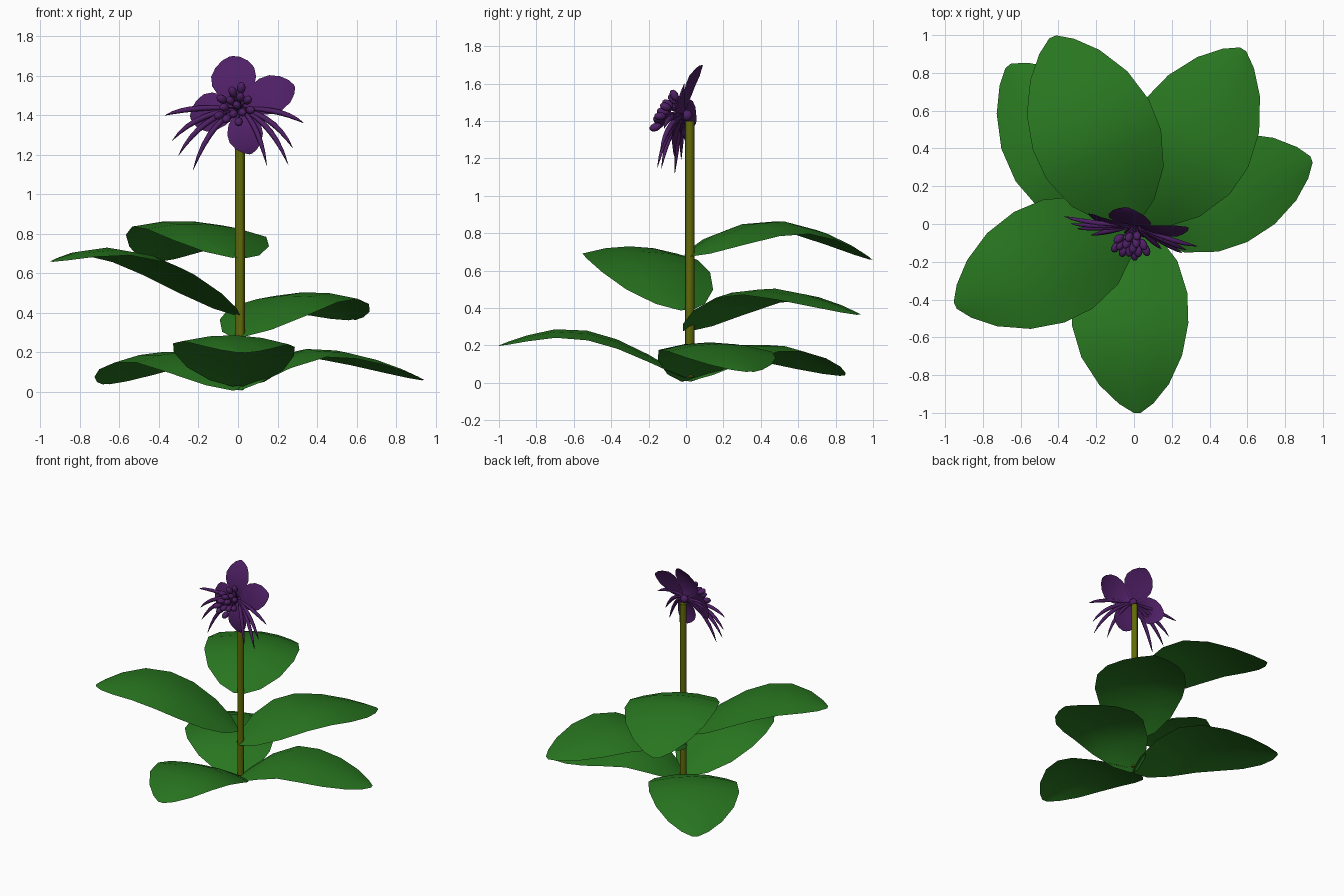
import bpy, bmesh, math
from mathutils import Vector

if "Cube" in bpy.data.objects:
    bpy.data.objects.remove(bpy.data.objects["Cube"])


def material(name, rgb):
    m = bpy.data.materials.new(name)
    m.diffuse_color = (*rgb, 1)
    m.use_nodes = True
    m.node_tree.nodes["Principled BSDF"].inputs["Base Color"].default_value = m.diffuse_color
    return m


GREEN = material("leaf_green", (0.021, 0.18, 0.014))
OLIVE = material("stem_olive", (0.12, 0.145, 0.002))
PURPLE = material("petal_purple", (0.078, 0.014, 0.132))


def finish(name, bm, mat):
    me = bpy.data.meshes.new(name)
    bm.to_mesh(me)
    bm.free()
    me.materials.append(mat)
    for p in me.polygons:
        p.use_smooth = True
    ob = bpy.data.objects.new(name, me)
    bpy.context.collection.objects.link(ob)
    return ob


def blade(name, origin, along, up, stations, droop, mat, bow=0, roll=0):
    """Sheet lofted along a midrib; stations are (distance, height, half width).
    droop lowers both edges, bow bends the midrib sideways, roll lifts the left edge."""
    side = up.cross(along).normalized()
    length = stations[-1][0]
    bm = bmesh.new()
    rows = []
    for d, h, w in stations:
        mid = origin + along * d + up * h + side * bow * math.sin(math.pi * d / length)
        rows.append([bm.verts.new(mid + side * w * s + up * w * (roll * s - droop * s * s))
                     for s in (-1, -0.5, 0, 0.5, 1)])
    for a, b in zip(rows, rows[1:]):
        for i in range(4):
            bm.faces.new((a[i], b[i], b[i + 1], a[i + 1]))
    return finish(name, bm, mat)


def tube(bm, pts, radii, sides=6):
    """Tapered tube through a list of points, added to bm."""
    rings = []
    for i, p in enumerate(pts):
        t = (pts[min(i + 1, len(pts) - 1)] - pts[max(i - 1, 0)]).normalized()
        a = t.orthogonal().normalized() if abs(t.y) > 0.95 else t.cross(Vector((0, 1, 0))).normalized()
        b = t.cross(a)
        rings.append([bm.verts.new(p + radii[i] * (a * math.cos(k * math.tau / sides)
                      + b * math.sin(k * math.tau / sides))) for k in range(sides)])
    for r, q in zip(rings, rings[1:]):
        for k in range(sides):
            bm.faces.new((r[k], r[(k + 1) % sides], q[(k + 1) % sides], q[k]))
    bm.faces.new(rings[0][::-1])
    bm.faces.new(rings[-1])


# Stem
bm = bmesh.new()
tube(bm, [Vector((0.01, 0.02, z)) for z in (0.03, 0.7, 1.4)], [0.025] * 3, 12)
stem = finish("stem", bm, OLIVE)
bpy.context.view_layer.objects.active = stem
stem.select_set(True)
bpy.ops.object.shade_smooth_by_angle()

# Leaves: heading, length, width factor, base z, peak z, peak position, tip z, bow, roll
LEAVES = [(113.5, 1.08, 1.0, 0.68, 0.865, 0.50, 0.66, 0, 0.06),
          (58, 1.09, 0.98, 0.28, 0.505, 0.50, 0.365, -0.025, -0.04),
          (20, 1.00, 0.88, 0.01, 0.22, 0.42, 0.06, 0, 0),
          (271, 1.00, 0.92, 0.03, 0.29, 0.65, 0.20, -0.03, -0.03),
          (204.5, 1.04, 0.96, 0.39, 0.73, 0.72, 0.66, 0, 0),
          (128.5, 1.07, 0.97, 0.01, 0.21, 0.45, 0.04, 0.025, -0.03)]
OUTLINE = [(0, 0.03), (0.07, 0.15), (0.2, 0.265), (0.37, 0.33), (0.53, 0.335),
           (0.7, 0.29), (0.85, 0.2), (0.95, 0.1), (1, 0.02)]
for i, (ang, length, wf, base, peak, p, tip, bow, roll) in enumerate(LEAVES):
    st = []
    for f, w in OUTLINE:
        if f < p:
            h = base + (peak - base) * math.sin(math.pi / 2 * f / p)
        else:
            h = peak - (peak - tip) * ((f - p) / (1 - p)) ** 1.6
        st.append((f * length, h, w * wf))
    a = math.radians(ang)
    blade(f"leaf_{i + 1}", Vector((0, 0, 0)), Vector((math.cos(a), math.sin(a), 0)),
          Vector((0, 0, 1)), st, 0.14 * min(1, 1), GREEN, bow, roll)

# Flower frame: faces forward, slightly left and up
N = Vector((-0.2, -0.95, 0.24)).normalized()
U = Vector((0, 0, 1)).cross(N).normalized()
V = N.cross(U)
C = Vector((0.01, 0.0, 1.43))


def at(u, v, n):
    return C + U * u + V * v + N * n


# Broad petals: heading, length, half width
SHAPE = [(0, 0, 0.15), (0.12, 0.02, 0.4), (0.3, 0.03, 0.8), (0.5, 0.03, 1), (0.68, 0.025, 0.98),
         (0.84, 0.01, 0.74), (0.95, 0, 0.4), (1, -0.01, 0.08)]
for i, (ang, length, hw) in enumerate([(103, 0.285, 0.115), (24, 0.30, 0.1),
                                       (-74, 0.24, 0.09), (188, 0.26, 0.1)]):
    a = math.radians(ang)
    blade(f"petal_{i + 1}", C, U * math.cos(a) + V * math.sin(a), N,
          [(d * length, h, w * hw) for d, h, w in SHAPE], 0.05, PURPLE)

# Slender drooping spikes below the petals
TIPS = [(-0.38, -0.04), (-0.335, -0.17), (-0.30, -0.25), (-0.22, -0.325),
        (0.16, -0.30), (0.27, -0.295), (0.29, -0.21), (0.34, -0.08)]
bm = bmesh.new()
for u, v in TIPS:
    p0, p1, p2 = at(0, 0, 0.01), at(u * 0.65, v * 0.3 + 0.02, 0.055), at(u, v, 0.03)
    pts = [p0 * (1 - t) ** 2 + p1 * 2 * t * (1 - t) + p2 * t * t for t in [k / 7 for k in range(8)]]
    tube(bm, pts, [0.007, 0.009, 0.012, 0.014, 0.014, 0.012, 0.008, 0.001])
finish("spikes", bm, PURPLE)

# Stamens: filaments with oval anthers in a spiral cluster, lower ones further forward
bm = bmesh.new()
for k in range(14):
    r, a = 0.105 * math.sqrt((k + 0.4) / 14), k * 2.39996
    v = r * math.sin(a) * 1.1 - 0.01
    end = at(r * math.cos(a) * 0.85 - 0.005, v, 0.125 - 0.15 * r - 0.3 * v)
    base = at(0, 0, 0)
    tube(bm, [base, (base + end) / 2 + N * 0.012, end], [0.005] * 3, 5)
    axis = (end - base).normalized()
    mat = axis.to_track_quat('Z', 'Y').to_matrix().to_4x4()
    mat.translation = end
    new = bmesh.ops.create_uvsphere(bm, u_segments=8, v_segments=6, radius=0.022)["verts"]
    for vert in new:
        vert.co.z *= 1.5
        vert.co = mat @ vert.co
finish("stamens", bm, PURPLE)

# Receptacle joining flower and stem
bm = bmesh.new()
bmesh.ops.create_uvsphere(bm, u_segments=10, v_segments=6, radius=0.03)
bmesh.ops.translate(bm, verts=bm.verts, vec=C + Vector((0, 0.005, 0)))
finish("receptacle", bm, PURPLE)
